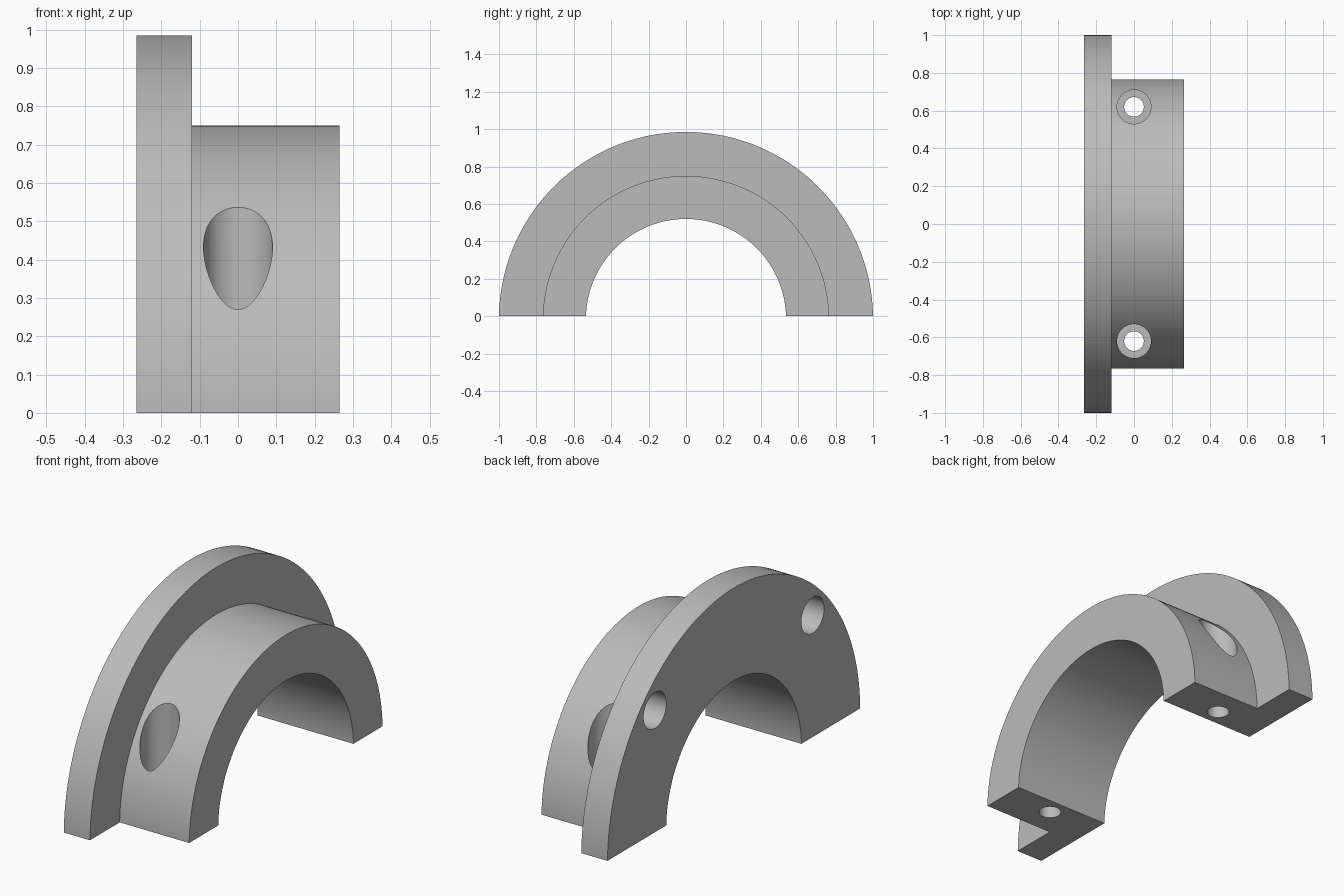
import bpy, bmesh, math
from mathutils import Matrix, Vector

cube = bpy.data.objects.get("Cube")
if cube:
    bpy.data.objects.remove(cube)

AXIS_Z = -0.015          # ring centre sits just under the split plane
BOLT_Y = 0.62
LEFT, STEP, RIGHT = -0.265, -0.12, 0.265
INNER, COLLAR, FLANGE = 0.535, 0.765, 1.0

gray = bpy.data.materials.new("light_gray")
gray.use_nodes = True
color = (0.5, 0.5, 0.5, 1)
gray.diffuse_color = color
gray.node_tree.nodes["Principled BSDF"].inputs["Base Color"].default_value = color


def make_object(name, bm):
    bmesh.ops.recalc_face_normals(bm, faces=bm.faces)
    mesh = bpy.data.meshes.new(name)
    bm.to_mesh(mesh)
    bm.free()
    mesh.materials.append(gray)
    obj = bpy.data.objects.new(name, mesh)
    bpy.context.collection.objects.link(obj)
    return obj


# Flanged half ring: stepped profile revolved about x, split at the ground
bm = bmesh.new()
profile = [(LEFT, INNER), (RIGHT, INNER), (RIGHT, COLLAR),
           (STEP, COLLAR), (STEP, FLANGE), (LEFT, FLANGE)]
verts = [bm.verts.new((x, 0, r + AXIS_Z)) for x, r in profile]
edges = [bm.edges.new((verts[i - 1], verts[i])) for i in range(len(verts))]
bmesh.ops.spin(bm, geom=verts + edges, cent=(0, 0, AXIS_Z), axis=(1, 0, 0),
               angle=math.tau, steps=180, use_merge=True)
bmesh.ops.remove_doubles(bm, verts=bm.verts, dist=1e-5)
bmesh.ops.bisect_plane(bm, geom=bm.verts[:] + bm.edges[:] + bm.faces[:],
                       plane_co=(0, 0, 0), plane_no=(0, 0, 1), clear_inner=True)
bmesh.ops.holes_fill(bm, edges=[e for e in bm.edges if e.is_boundary], sides=0)
ring = make_object("flanged_half_ring", bm)


# Round cutters for the bolt holes, counterbores and flange sockets
def add_rod(bm, start, end, radius):
    start, end = Vector(start), Vector(end)
    turn = (end - start).to_track_quat('Z', 'Y').to_matrix().to_4x4()
    bmesh.ops.create_cone(bm, cap_ends=True, segments=64, radius1=radius, radius2=radius,
                          depth=(end - start).length,
                          matrix=Matrix.Translation((start + end) / 2) @ turn)


def cut(name, rods):
    bm = bmesh.new()
    for start, end, radius in rods:
        add_rod(bm, start, end, radius)
    cutter = make_object(name, bm)
    cutter.hide_render = True
    mod = ring.modifiers.new(name, 'BOOLEAN')
    mod.operation, mod.solver, mod.object = 'DIFFERENCE', 'EXACT', cutter
    bpy.context.view_layer.objects.active = ring
    bpy.ops.object.modifier_apply(modifier=name)
    bpy.data.objects.remove(cutter)


sides = (-1, 1)
cut("counterbore_cutter", [((0, s * BOLT_Y, 0.15), (0, s * BOLT_Y, 1), 0.09) for s in sides])
cut("bolt_hole_cutter", [((0, s * BOLT_Y, -0.1), (0, s * BOLT_Y, 0.5), 0.052) for s in sides])
cut("flange_socket_cutter", [((LEFT - 0.1, s * 0.624, 0.61), (LEFT + 0.115, s * 0.624, 0.61), 0.09)
                             for s in sides])

bpy.ops.object.select_all(action='DESELECT')
ring.select_set(True)
bpy.context.view_layer.objects.active = ring
bpy.ops.object.shade_smooth_by_angle(angle=math.radians(30))
